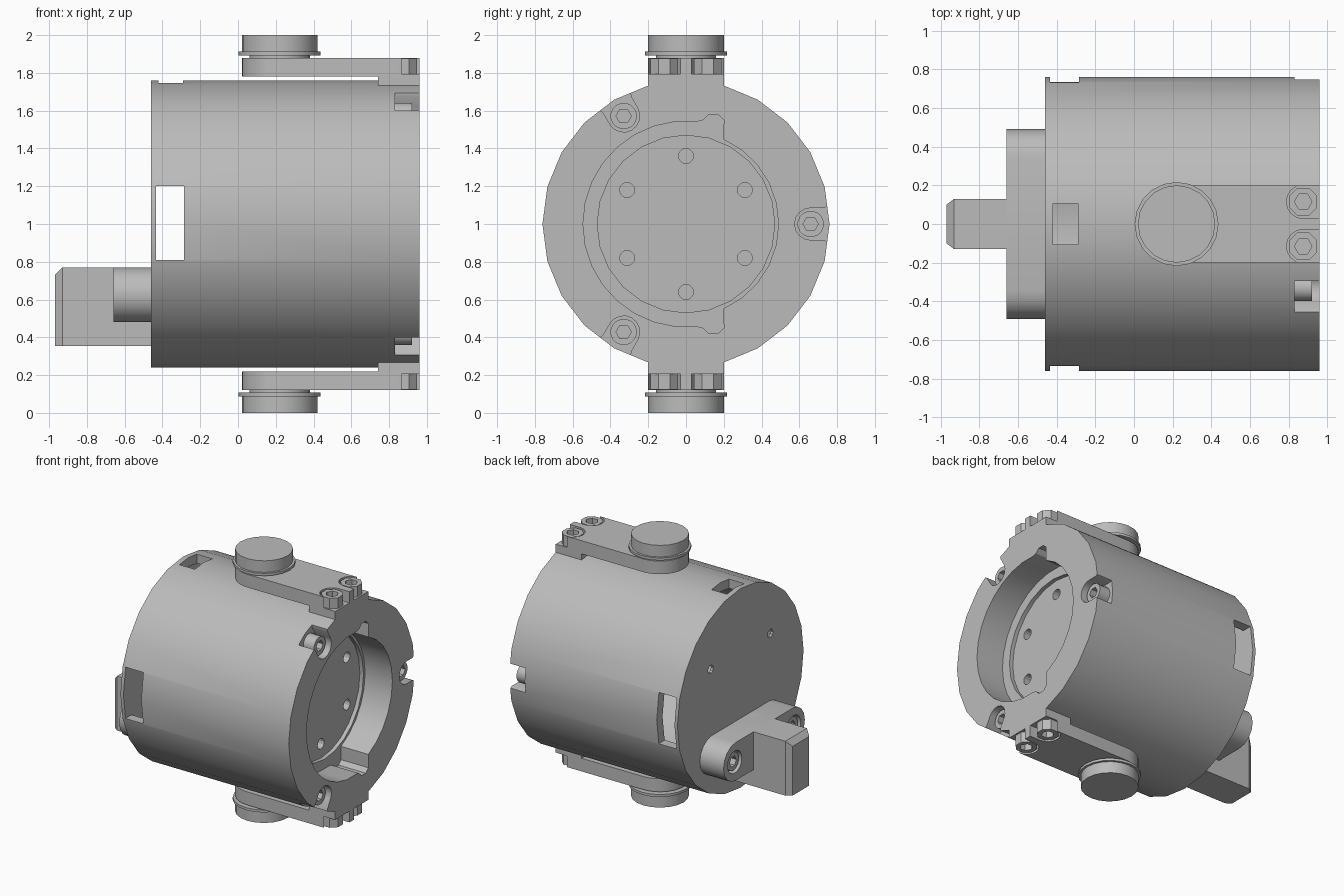
import bpy, bmesh, math

if "Cube" in bpy.data.objects:
    bpy.data.objects.remove(bpy.data.objects["Cube"], do_unlink=True)

grey = bpy.data.materials.new("plain_grey")
grey.use_nodes = True
COLOUR = (0.5, 0.5, 0.5, 1)
grey.diffuse_color = COLOUR
grey.node_tree.nodes["Principled BSDF"].inputs["Base Color"].default_value = COLOUR

PLACE = {"X": lambda u, v, t: (t, u, v),
         "Y": lambda u, v, t: (u, t, v),
         "Z": lambda u, v, t: (u, v, t)}


def arc(cu, cv, r, start, end, steps):
    angles = [math.radians(start + (end - start) * i / steps) for i in range(steps + 1)]
    return [(cu + r * math.cos(a), cv + r * math.sin(a)) for a in angles]


def circle(cu, cv, r, sides, start=0):
    return arc(cu, cv, r, start, start + 360, sides)[:-1]


def rect(u0, u1, v0, v1):
    return [(u0, v0), (u1, v0), (u1, v1), (u0, v1)]


def prism(name, outline, axis, t0, t1):
    """Extrude a flat outline along an axis."""
    bm = bmesh.new()
    face = bm.faces.new([bm.verts.new(PLACE[axis](u, v, t0)) for u, v in outline])
    moved = bmesh.ops.extrude_face_region(bm, geom=[face])["geom"]
    bmesh.ops.translate(bm, verts=[g for g in moved if isinstance(g, bmesh.types.BMVert)],
                        vec=PLACE[axis](0, 0, t1 - t0))
    bmesh.ops.recalc_face_normals(bm, faces=bm.faces[:])
    mesh = bpy.data.meshes.new(name)
    bm.to_mesh(mesh)
    bm.free()
    mesh.materials.append(grey)
    obj = bpy.data.objects.new(name, mesh)
    bpy.context.collection.objects.link(obj)
    return obj


def cut(obj, outline, axis, t0, t1, operation="DIFFERENCE"):
    """Boolean an extruded outline into an object and drop the cutter."""
    cutter = prism("cutter", outline, axis, t0, t1)
    cutter.hide_render = True
    mod = obj.modifiers.new("cut", "BOOLEAN")
    mod.object, mod.operation, mod.solver = cutter, operation, "EXACT"
    depsgraph = bpy.context.evaluated_depsgraph_get()
    mesh = bpy.data.meshes.new_from_object(obj.evaluated_get(depsgraph))
    obj.modifiers.clear()
    obj.data = mesh
    bpy.data.objects.remove(cutter, do_unlink=True)


def bolt(name, u, v, axis, base, top, r=0.07, sides=16):
    """Cap bolt with a hexagonal socket in its top."""
    head = prism(name, circle(u, v, r, sides, 180 / sides), axis, base, top)
    depth = (top - base) * 0.6
    cut(head, circle(u, v, r * 0.58, 6), axis, top - depth, top + depth)


# Main drum: hollow shell with a closed back
R = 0.76
drum = prism("drum", circle(0, 1, R, 24), "X", -0.46, 0.96)
cut(drum, circle(0, 1, 0.69, 24), "X", -0.44, 0.62)

# Side windows and top slot
cut(drum, rect(-0.435, -0.285, 0.81, 1.2), "Y", -1, 1)
cut(drum, rect(-0.42, -0.29, -0.105, 0.105), "Z", 1.3, 2)

# Front recess with two corner reliefs, then a slightly deeper floor
relief = [(0.09, 0.55), (0.12, 0.58), (0.17, 0.58), (0.2, 0.55)]
opening = arc(0, 1, 0.545, 84, 276, 16)
opening += [(y, 1 - h) for y, h in relief]
opening += arc(0, 1, 0.49, -66, 66, 10)
opening += [(y, 1 + h) for y, h in reversed(relief)]
cut(drum, opening, "X", 0.73, 1.2)
cut(drum, circle(0, 1, 0.47, 24), "X", 0.7, 0.8)

# Ring of holes in the recess floor, and two in the back
for angle in range(30, 390, 60):
    a = math.radians(angle)
    cut(drum, circle(0.36 * math.cos(a), 1 + 0.36 * math.sin(a), 0.04, 12), "X", 0.55, 0.8)
for y in (-0.36, 0.36):
    cut(drum, circle(y, 1.28, 0.032, 10), "X", -0.6, -0.4)

# Rim notches open to the outside, each with a bolt
for i, angle in enumerate((0, 120, 240)):
    a = math.radians(angle)
    ca, sa = math.cos(a), math.sin(a)
    notch = arc(0.66, 0, 0.085, 90, 270, 8) + [(0.73, -0.085), (0.9, -0.16),
                                               (0.9, 0.16), (0.73, 0.085)]
    cut(drum, [(u * ca - v * sa, 1 + u * sa + v * ca) for u, v in notch], "X", 0.83, 1.2)
    bolt(f"rim_bolt_{i + 1}", 0.66 * ca, 1 + 0.66 * sa, "X", 0.825, 0.92)

# Upper and lower brackets with round knobs
KX = 0.22
for side, s in (("upper", 1), ("lower", -1)):
    def z(h, s=s):
        return 1 + s * h

    prism(f"{side}_mount", rect(0.74, 0.96, -0.2, 0.2), "Z", z(0.66), z(0.785))
    arm = prism(f"{side}_arm", arc(KX, 0, 0.2, 90, 270, 14) + [(0.96, -0.2), (0.96, 0.2)],
                "Z", z(0.78), z(0.88))
    for m, hand in ((1, "back"), (-1, "front")):
        # Bolt pocket, open toward the outer corner
        pocket = arc(0.875, 0.115, 0.087, 90, 270, 8) + [(1.1, 0.028), (1.1, 0.3), (0.875, 0.3)]
        cut(arm, [(u, m * v) for u, v in pocket], "Z", z(0.795), z(1.1))
        bolt(f"{side}_{hand}_bolt", 0.875, m * 0.115, "Z", z(0.79), z(0.875), 0.078, 8)
    prism(f"{side}_neck", circle(KX, 0, 0.16, 20), "Z", z(0.87), z(0.9))
    prism(f"{side}_knob_flange", circle(KX, 0, 0.217, 20), "Z", z(0.893), z(0.912))
    prism(f"{side}_knob", circle(KX, 0, 0.2, 20), "Z", z(0.905), z(1.0))

# Rear bar with rounded ends and counterbored bolts
bar = prism("rear_bar", arc(-0.345, 0.625, 0.145, 90, 270, 8) + arc(0.345, 0.625, 0.145, -90, 90, 8),
            "X", -0.66, -0.455)
for side, y in (("front", -0.355), ("back", 0.355)):
    cut(bar, circle(y, 0.625, 0.085, 16), "X", -0.8, -0.56)
    bolt(f"rear_bar_{side}_bolt", y, 0.625, "X", -0.555, -0.645)

# Rear block with bevelled outer edges
block = prism("rear_block", [(-0.455, -0.13), (-0.455, 0.13), (-0.93, 0.13), (-0.97, 0.1),
                             (-0.97, -0.1), (-0.93, -0.13)], "Z", 0.355, 0.77)
cut(block, [(-0.97, 0.73), (-0.93, 0.77), (-1, 0.84), (-1, 0.7)], "Y", -0.5, 0.5)

# Smooth the curved walls, keep hard edges
bpy.ops.object.select_all(action="DESELECT")
for obj in bpy.context.scene.objects:
    if obj.type == "MESH":
        obj.select_set(True)
        bpy.context.view_layer.objects.active = obj
bpy.ops.object.shade_smooth_by_angle(angle=math.radians(28))
